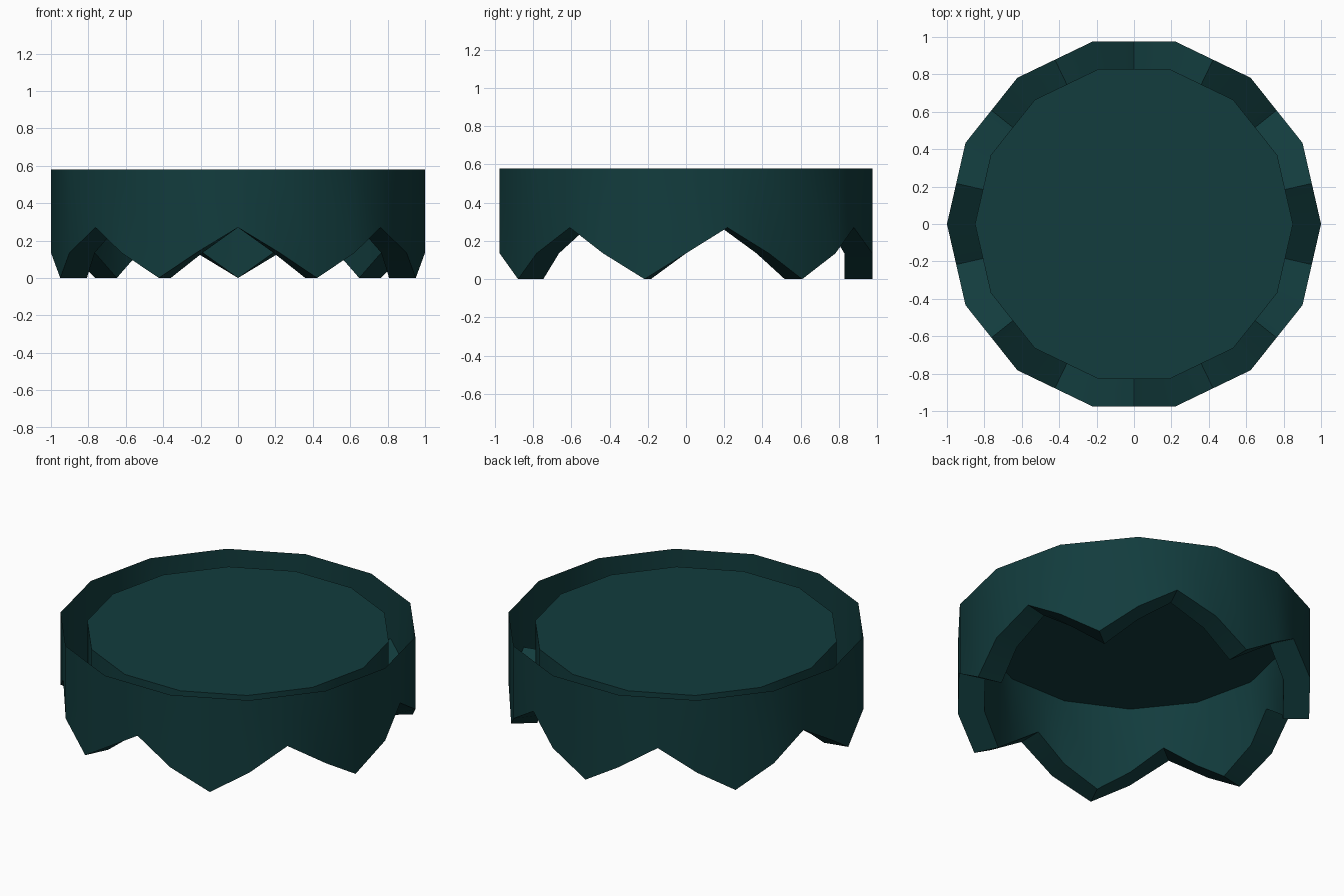
import bpy, bmesh
from math import cos, sin, pi, radians

if "Cube" in bpy.data.objects:
    bpy.data.objects.remove(bpy.data.objects["Cube"])

SIDES = 14
R_OUT, R_IN = 1.0, 0.85
TOP, DISC_Z, PEAK = 0.58, 0.54, 0.27

mat = bpy.data.materials.new("dark_teal")
mat.diffuse_color = (0.006, 0.045, 0.047, 1)
mat.use_nodes = True
mat.node_tree.nodes["Principled BSDF"].inputs["Base Color"].default_value = mat.diffuse_color


def finish(name, bm):
    me = bpy.data.meshes.new(name)
    bm.to_mesh(me)
    bm.free()
    ob = bpy.data.objects.new(name, me)
    bpy.context.collection.objects.link(ob)
    me.materials.append(mat)
    bpy.ops.object.select_all(action='DESELECT')
    ob.select_set(True)
    bpy.context.view_layer.objects.active = ob
    bpy.ops.object.shade_smooth_by_angle(angle=radians(32))


def ring_point(i, r):
    # even steps are polygon corners, odd steps are side midpoints
    a = pi * i / SIDES
    if i % 2:
        r *= cos(pi / SIDES)
    return r * cos(a), r * sin(a)


def hem(i):
    # zigzag height: peak, half, tip, half
    return (PEAK / 2, PEAK, PEAK / 2, 0.0)[i % 4]


# Double-walled band, open at the top, with a zigzag hem of seven teeth
bm = bmesh.new()
cols = []
for i in range(2 * SIDES):
    xo, yo = ring_point(i, R_OUT)
    xi, yi = ring_point(i, R_IN)
    cols.append([bm.verts.new(p) for p in (
        (xo, yo, TOP), (xo, yo, hem(i)), (xi, yi, hem(i)), (xi, yi, DISC_Z))])
for i, a in enumerate(cols):
    b = cols[(i + 1) % len(cols)]
    for k in range(3):
        bm.faces.new((a[k], a[k + 1], b[k + 1], b[k]))
finish("toothed_band", bm)

# Flat disc closing the inner wall just below the rim
bm = bmesh.new()
bm.faces.new([bm.verts.new((*ring_point(2 * i, R_IN), DISC_Z)) for i in range(SIDES)])
finish("top_disc", bm)
